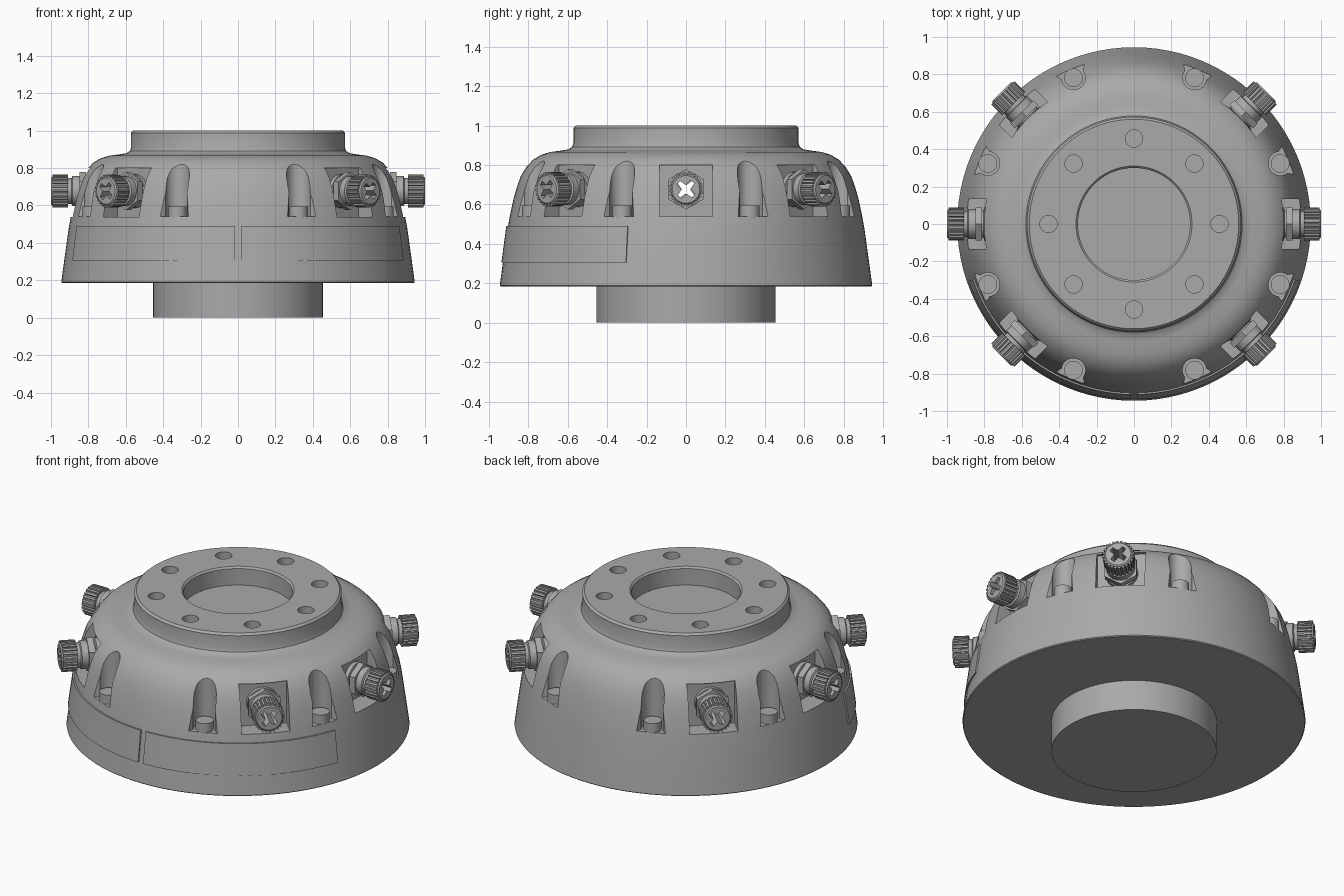
import bpy, bmesh
from math import cos, sin, pi, radians
from mathutils import Matrix

if "Cube" in bpy.data.objects:
    bpy.data.objects.remove(bpy.data.objects["Cube"])

grey = bpy.data.materials.new("housing grey")
grey.use_nodes = True
GREY = (0.4, 0.4, 0.4, 1)
grey.diffuse_color = GREY
grey.node_tree.nodes["Principled BSDF"].inputs["Base Color"].default_value = GREY


def finish(name, bm):
    bmesh.ops.recalc_face_normals(bm, faces=bm.faces)
    me = bpy.data.meshes.new(name)
    bm.to_mesh(me)
    bm.free()
    me.materials.append(grey)
    ob = bpy.data.objects.new(name, me)
    bpy.context.collection.objects.link(ob)
    return ob


def lathe(name, profile, steps=96):
    """Revolve (radius, z) points about z."""
    bm = bmesh.new()
    vs = [bm.verts.new((r, 0, z)) for r, z in profile]
    es = [bm.edges.new(p) for p in zip(vs, vs[1:])]
    bmesh.ops.spin(bm, geom=vs + es, cent=(0, 0, 0), axis=(0, 0, 1),
                   angle=2 * pi, steps=steps, use_merge=True)
    bmesh.ops.remove_doubles(bm, verts=bm.verts, dist=1e-5)
    return finish(name, bm)


def prism(name, points, z0, z1):
    """Extrude a flat outline from z0 to z1."""
    bm = bmesh.new()
    face = bm.faces.new([bm.verts.new((x, y, z0)) for x, y in points])
    geom = bmesh.ops.extrude_face_region(bm, geom=[face])["geom"]
    top = [v for v in geom if isinstance(v, bmesh.types.BMVert)]
    bmesh.ops.translate(bm, verts=top, vec=(0, 0, z1 - z0))
    return finish(name, bm)


def circle(radius, n, cx=0, cy=0):
    return [(cx + radius * cos(2 * pi * i / n), cy + radius * sin(2 * pi * i / n)) for i in range(n)]


def smooth(ob):
    bpy.ops.object.select_all(action='DESELECT')
    ob.select_set(True)
    bpy.context.view_layer.objects.active = ob
    bpy.ops.object.shade_smooth_by_angle(angle=radians(30))


def cut(ob, cutter, transforms):
    """Subtract the cutter from ob at each transform."""
    bpy.context.view_layer.objects.active = ob
    cutter.hide_render = True
    for m in transforms:
        cutter.matrix_world = m
        mod = ob.modifiers.new("cut", 'BOOLEAN')
        mod.operation, mod.solver, mod.object = 'DIFFERENCE', 'EXACT', cutter
        bpy.ops.object.modifier_apply(modifier=mod.name)
    bpy.data.objects.remove(cutter)


def place(ob, transforms):
    """Put ob at the first transform and linked copies at the rest."""
    for i, m in enumerate(transforms):
        o = ob if i == 0 else ob.copy()
        if i:
            bpy.context.collection.objects.link(o)
        o.matrix_world = m


def turn(deg):
    return Matrix.Rotation(radians(deg), 4, 'Z')


PORT_Z = 0.677
ports = [0, 45, 135, 180, 225, 315]
port_turns = [turn(a) for a in ports]
port_axes = [Matrix.Translation((0, 0, PORT_Z)) @ turn(a) @ Matrix.Rotation(pi / 2, 4, 'Y') for a in ports]
slot_turns = [turn(22.5 + 45 * i) for i in range(8)]

# Housing: spigot, domed shell, top flange and central recess
body = lathe("housing", [
    (0, 0), (0.455, 0), (0.455, 0.185), (0.94, 0.185), (0.945, 0.19),
    (0.93, 0.3), (0.905, 0.48), (0.892, 0.55), (0.875, 0.63), (0.858, 0.69),
    (0.838, 0.745), (0.81, 0.79), (0.775, 0.828), (0.735, 0.852), (0.69, 0.866),
    (0.63, 0.874), (0.595, 0.88), (0.578, 0.892), (0.572, 0.91), (0.572, 0.988), (0.56, 1),
    (0.31, 1), (0.3, 0.99), (0.3, 0.89), (0, 0.89)])

# Square port pockets and the bores behind them
pocket = prism("pocket_cutter", [(0.775, -0.135), (1.1, -0.135), (1.1, 0.135), (0.775, 0.135)], 0.538, 0.8)
cut(body, pocket, port_turns)
cut(body, prism("bore_cutter", circle(0.055, 16), -1, 1), port_axes[:3])

# Flared screw slots with a rounded back
arc = [(0.846 - 0.064 * cos(t), 0.064 * sin(t)) for t in [radians(a) for a in range(-105, 106, 15)]]
cut(body, prism("slot_cutter", arc + [(0.99, 0.155), (0.99, -0.155)], 0.54, 1), slot_turns)

# Bolt holes in the top flange
cut(body, prism("hole_cutter", circle(0.046, 24, 0.457), 0.95, 1.1), [turn(45 * i) for i in range(8)])
smooth(body)

# Slot screws
screw = prism("slot_screw", circle(0.05, 24, 0.846), 0.53, 0.595)
smooth(screw)
place(screw, slot_turns)

# Cable ports: sleeve, hex nut, splined knob, each pierced by a four-armed star
sleeve = lathe("port_sleeve", [
    (0, 0.77), (0.09, 0.77), (0.09, 0.8), (0.072, 0.805), (0.072, 0.84), (0.08, 0.845),
    (0.08, 0.885), (0.07, 0.89), (0.07, 0.93), (0, 0.93)], 32)
nut = prism("port_nut", circle(0.102, 6), 0.812, 0.848)
teeth = 24
outline = []
for i in range(teeth):
    for frac, r in ((0, 0.088), (0.5, 0.088), (0.6, 0.079), (0.9, 0.079)):
        a = 2 * pi * (i + frac) / teeth
        outline.append((r * cos(a), r * sin(a)))
knob = prism("port_knob", outline, 0.91, 0.992)
rim = lathe("port_rim", [(0, 0.985), (0.079, 0.985), (0.076, 0.995), (0.07, 1), (0, 1)], 32)

star = []
for k in range(4):
    for off, r in ((-14, 0.052), (14, 0.052), (45, 0.022)):
        a = radians(50 + 90 * k + off)
        star.append((r * cos(a), r * sin(a)))
for part in (sleeve, nut, knob, rim):
    cut(part, prism("star_cutter", star, 0.7, 1.1), [Matrix.Identity(4)])
    smooth(part)
    place(part, port_axes)

# Two thin curved plates around the front, with a narrow gap between them
for side, name in ((1, "left_plate"), (-1, "right_plate")):
    bm = bmesh.new()
    ring = [bm.verts.new((r * sin(0.018), -r * cos(0.018), z))
            for r, z in ((0.915, 0.305), (0.937, 0.305), (0.912, 0.49), (0.89, 0.49))]
    face = bm.faces.new(ring)
    out = bmesh.ops.spin(bm, geom=[face], cent=(0, 0, 0), axis=(0, 0, 1),
                         angle=radians(70), steps=24)
    if side < 0:
        bmesh.ops.scale(bm, vec=(-1, 1, 1), verts=bm.verts)
    smooth(finish(name, bm))
